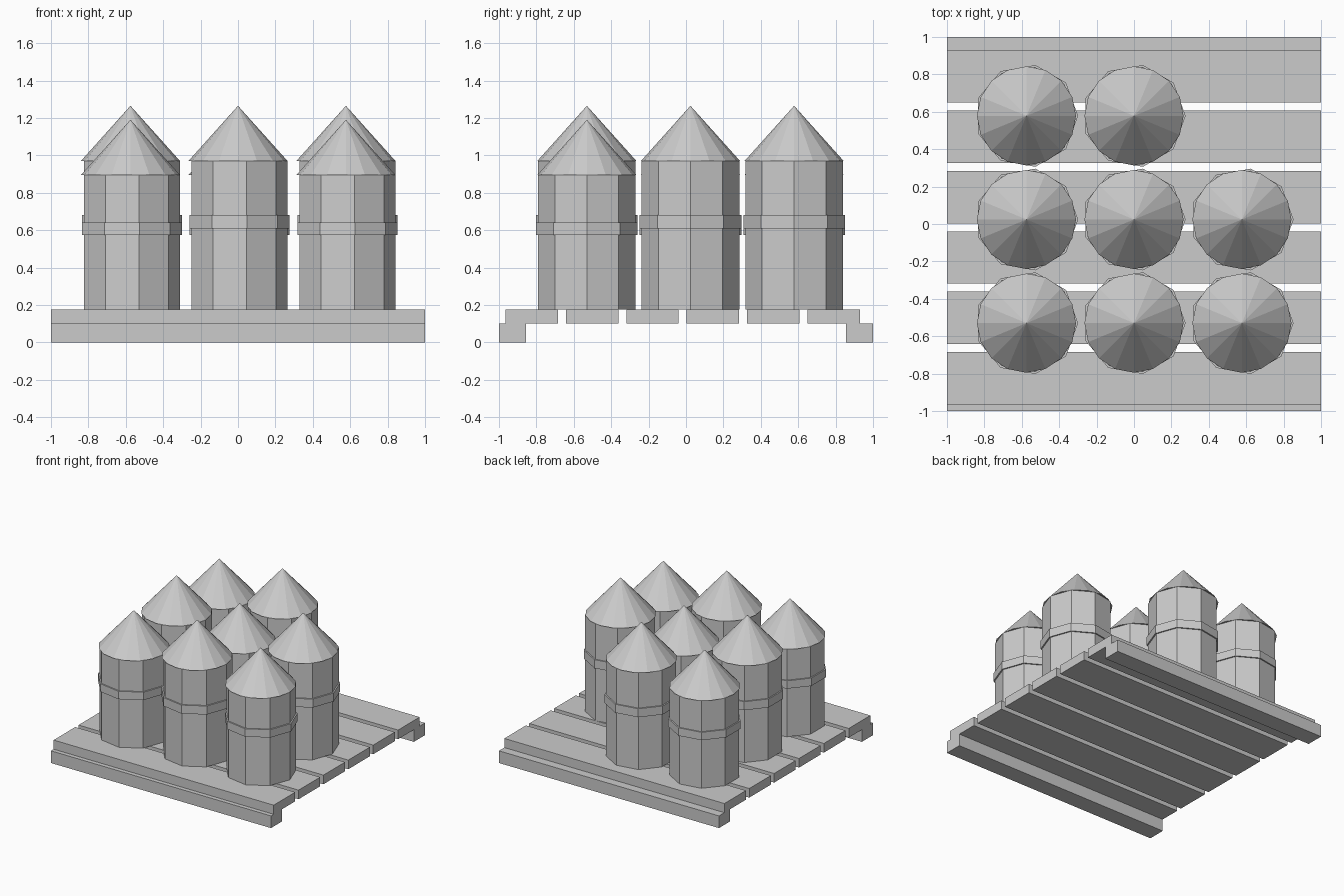
import bpy, math

if "Cube" in bpy.data.objects:
    bpy.data.objects.remove(bpy.data.objects["Cube"])


def box(name, x0, x1, y0, y1, z0, z1):
    bpy.ops.mesh.primitive_cube_add(
        size=1, location=((x0 + x1) / 2, (y0 + y1) / 2, (z0 + z1) / 2))
    ob = bpy.context.object
    ob.name = name
    ob.scale = (x1 - x0, y1 - y0, z1 - z0)
    return ob


def prism(name, sides, r0, r1, x, y, z0, z1):
    # first vertex points along +x
    bpy.ops.mesh.primitive_cone_add(
        vertices=sides, radius1=r0, radius2=r1, depth=z1 - z0,
        location=(x, y, (z0 + z1) / 2), rotation=(0, 0, -math.pi / 2))
    bpy.context.object.name = name


# Two support rails
box("front_rail", -1, 1, -1, -0.855, 0, 0.1)
box("back_rail", -1, 1, 0.855, 1, 0, 0.1)

# Six deck planks
DECK = 0.175
for i in range(6):
    y = -0.965 + i * 0.323
    box(f"plank_{i}", -1, 1, y, y + 0.28, 0.1, DECK)

# Eight pointed drums, alternating short and tall, back right corner empty
for row, y in enumerate((-0.53, 0.024, 0.578)):
    for col, x in enumerate((-0.575, 0.0, 0.577)):
        if row == 2 and col == 2:
            continue
        tall = (row + col) % 2 == 1
        top = 0.97 if tall else 0.895
        b0, b1 = (0.61, 0.68) if tall else (0.575, 0.64)
        tag = f"{row}_{col}"
        prism(f"drum_body_{tag}", 9, 0.265, 0.265, x, y, DECK, top)
        prism(f"drum_band_{tag}", 9, 0.276, 0.276, x, y, b0, b1)
        prism(f"drum_cone_{tag}", 16, 0.265, 0, x, y, top, top + 0.295)
